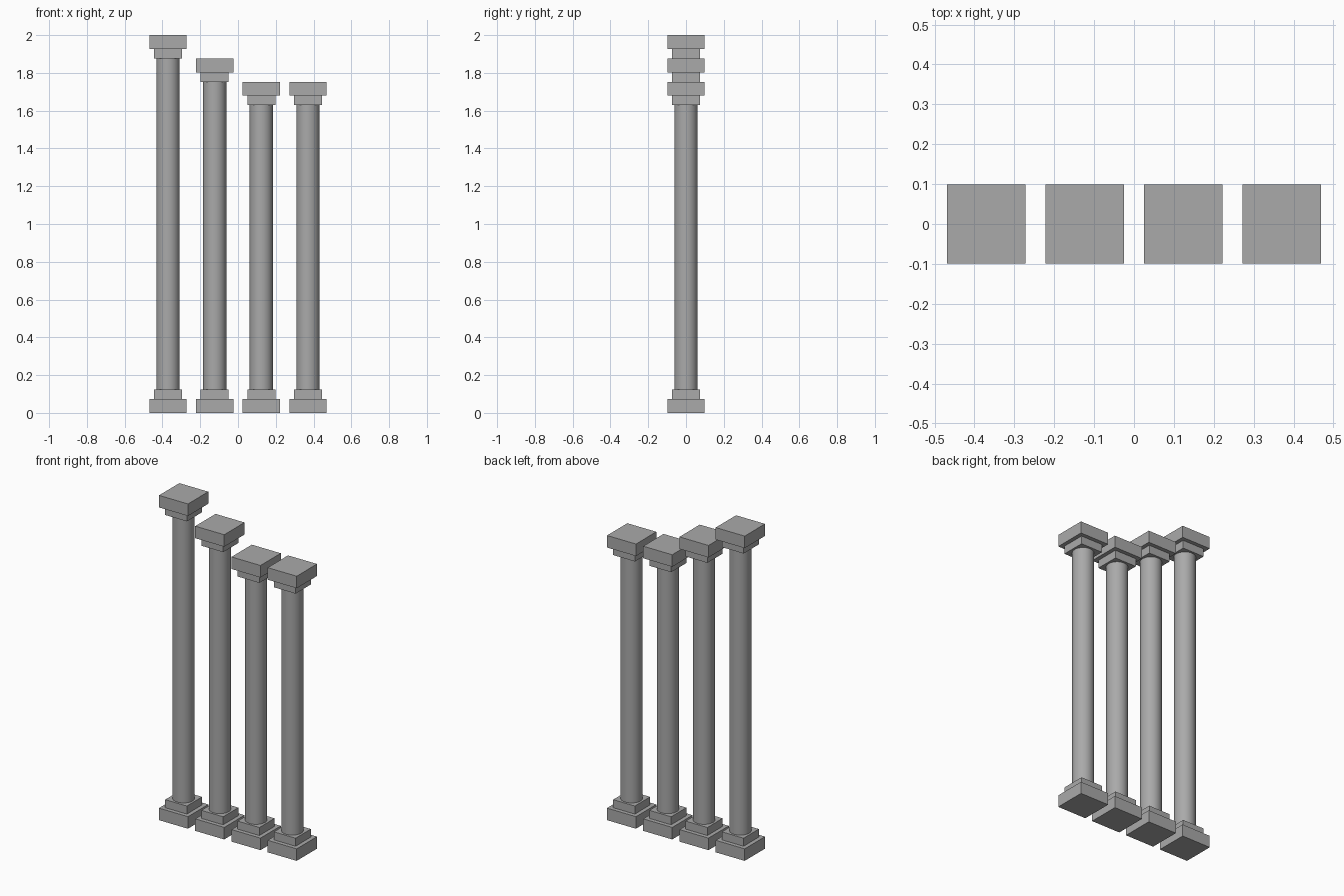
import bpy
import math

cube = bpy.data.objects.get("Cube")
if cube:
    bpy.data.objects.remove(cube, do_unlink=True)

U = 2 / 81  # design module: the tallest column is 81 modules high

stone = bpy.data.materials.new("grey_stone")
stone.use_nodes = True
grey = (0.4, 0.4, 0.4, 1)
stone.diffuse_color = grey
stone.node_tree.nodes["Principled BSDF"].inputs["Base Color"].default_value = grey


def finish(name):
    obj = bpy.context.object
    obj.name = name
    obj.data.materials.append(stone)
    return obj


def slab(name, x, width, bottom, top):
    bpy.ops.mesh.primitive_cube_add(size=1, location=(x * U, 0, (bottom + top) / 2 * U))
    bpy.context.object.scale = (width * U, width * U, (top - bottom) * U)
    bpy.ops.object.transform_apply(location=False, rotation=False, scale=True)
    finish(name)


def column(label, x, height):
    # Square base and capital, each a wide slab with a narrower step
    slab(label + "_plinth", x, 8, 0, 3)
    slab(label + "_base_step", x, 6, 3, 5)
    slab(label + "_capital_step", x, 6, height - 5, height - 3)
    slab(label + "_abacus", x, 8, height - 3, height)
    # Round shaft
    bpy.ops.mesh.primitive_cylinder_add(
        vertices=32, radius=2.5 * U, depth=(height - 10) * U,
        location=(x * U, 0, height / 2 * U))
    finish(label + "_shaft")
    bpy.ops.object.shade_smooth_by_angle(angle=math.radians(30))


# Row of columns stepping down in height
for i, height in enumerate((81, 76, 71, 71)):
    column(f"column_{i + 1}", -15 + 10 * i, height)
